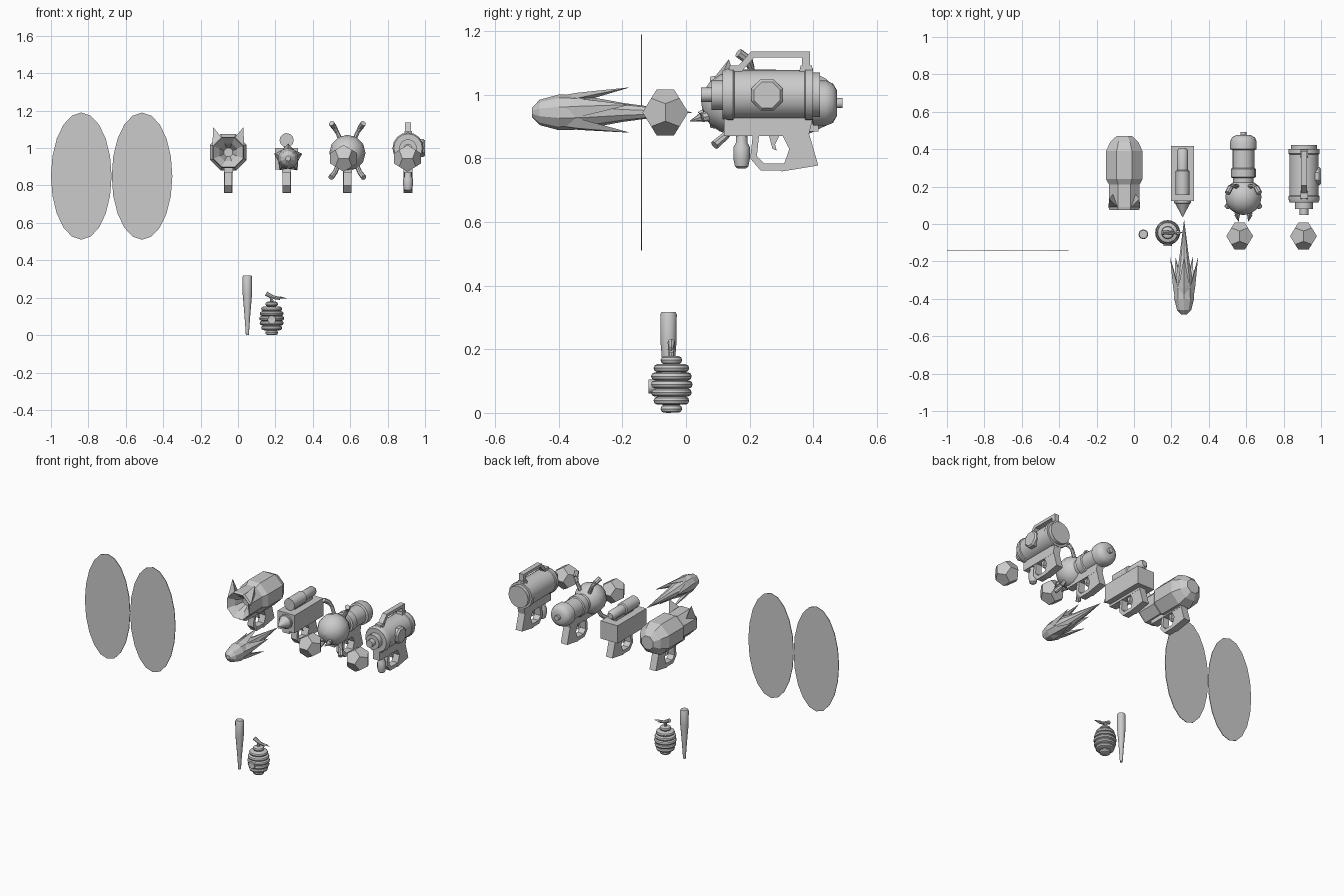
import bpy, bmesh
from math import sin, cos, pi, radians
from mathutils import Vector

if "Cube" in bpy.data.objects:
    bpy.data.objects.remove(bpy.data.objects["Cube"])


def finish(name, bm, smooth=False):
    bmesh.ops.recalc_face_normals(bm, faces=bm.faces)
    me = bpy.data.meshes.new(name)
    bm.to_mesh(me)
    bm.free()
    ob = bpy.data.objects.new(name, me)
    bpy.context.collection.objects.link(ob)
    if smooth:
        bpy.ops.object.select_all(action='DESELECT')
        ob.select_set(True)
        bpy.context.view_layer.objects.active = ob
        bpy.ops.object.shade_smooth_by_angle(angle=radians(40))
    return ob


def lathe(name, prof, centre, axis='Y', n=16, phase=0.0, smooth=True):
    """Revolve (position, radius) pairs; centre holds the two other coordinates."""
    bm = bmesh.new()
    rings = []
    for t, r in prof:
        ring = []
        for i in range(n):
            a = phase + 2 * pi * i / n
            u, v = centre[0] + r * cos(a), centre[1] + r * sin(a)
            ring.append(bm.verts.new({'X': (t, u, v), 'Y': (u, t, v), 'Z': (u, v, t)}[axis]))
        rings.append(ring)
    for p, q in zip(rings, rings[1:]):
        for i in range(n):
            j = (i + 1) % n
            bm.faces.new((p[i], p[j], q[j], q[i]))
    bm.faces.new(rings[0])
    bm.faces.new(rings[-1])
    return finish(name, bm, smooth)


def plate(name, pts, x, half):
    """Side profile in (y, z) given thickness along x."""
    bm = bmesh.new()
    f = bm.faces.new([bm.verts.new((x - half, y, z)) for y, z in pts])
    ext = bmesh.ops.extrude_face_region(bm, geom=[f])['geom']
    for v in ext:
        if isinstance(v, bmesh.types.BMVert):
            v.co.x += 2 * half
    return finish(name, bm)


def hull(name, pts):
    bm = bmesh.new()
    for p in pts:
        bm.verts.new(p)
    bmesh.ops.convex_hull(bm, input=bm.verts)
    bmesh.ops.dissolve_limit(bm, angle_limit=0.02, verts=bm.verts, edges=bm.edges)
    return finish(name, bm)


def tube(name, pts, r):
    """Chain of tapered links; r gives a radius per point."""
    for k, (a, b) in enumerate(zip(pts, pts[1:])):
        a, b = Vector(a), Vector(b)
        q = (b - a).to_track_quat('Z', 'Y')
        ring = [Vector((cos(i * pi / 4), sin(i * pi / 4), 0)) for i in range(8)]
        hull(f"{name}_{k}", [a + q @ (c * r[k]) for c in ring] + [b + q @ (c * r[k + 1]) for c in ring])


# Pair of thin oval panels
for s, x in (("left", -0.838), ("right", -0.513)):
    bm = bmesh.new()
    f = bm.faces.new([bm.verts.new((x + .162 * cos(i * pi / 10), -.142, .85 + .34 * sin(i * pi / 10)))
                      for i in range(20)])
    for v in bmesh.ops.extrude_face_region(bm, geom=[f])['geom']:
        if isinstance(v, bmesh.types.BMVert):
            v.co.y += .004
    finish(f"oval_panel_{s}", bm)

# Shared grip, frame, guard and trigger of the four blasters
X1, X2, X3, X4 = -.052, .26, .585, .909
for k, x in enumerate((X1, X2, X3, X4), 1):
    plate(f"frame_{k}", [(.12, .93), (.4, .93), (.385, .87), (.12, .87)], x, .024)
    plate(f"grip_{k}", [(.31, .93), (.385, .93), (.385, .885), (.416, .778),
                        (.30, .759), (.325, .83), (.305, .87)], x, .023)
    plate(f"guard_{k}", [(.21, .875), (.202, .8), (.235, .762), (.305, .762), (.315, .785),
                         (.245, .785), (.223, .808), (.23, .875)], x, .021)
    plate(f"trigger_{k}", [(.26, .875), (.295, .875), (.28, .845), (.285, .825), (.272, .83)], x, .01)

# Blaster 1: faceted body with funnel mouth and two ears
lathe("funnel_body", [(.16, .025), (.11, .05), (.075, .086), (.09, .09), (.21, .088), (.24, .106),
                      (.39, .106), (.44, .08), (.47, .045)], (X1, .977), n=8, phase=pi / 8, smooth=False)
for s in (-1, 1):
    hull("ear", [(X1 + s * .03, .085, 1.05), (X1 + s * .085, .085, 1.0), (X1 + s * .06, .16, 1.03),
                 (X1 + s * .081, .135, 1.112)])

# Blaster 2: box body, cone nose, scope
plate("box_body", [(.123, .885), (.417, .885), (.417, 1.0), (.123, 1.0)], X2, .061)
lathe("cone_nose", [(.125, .046), (.112, .046), (.11, .04), (.037, .001)], (X2, .945), n=12)
lathe("scope", [(.155, .022), (.155, .038), (.283, .038), (.288, .03), (.39, .03), (.406, .018)],
      (X2, 1.042), n=12)
plate("scope_mount", [(.19, .99), (.37, .99), (.37, 1.02), (.19, 1.02)], X2, .015)

# Blaster 3: round head, ribbed barrel, fangs and four legs
C3 = .974
lathe("round_head", [(.145 - .097 * cos(i * pi / 8), max(.002, .097 * sin(i * pi / 8))) for i in range(9)],
      (X3, C3), n=12)
lathe("ribbed_barrel", [(.2, .055), (.245, .055), (.25, .066), (.295, .066), (.3, .059), (.395, .059),
                        (.4, .071), (.44, .071), (.462, .062), (.475, .04), (.475, .016), (.492, .016)],
      (X3, C3))
for s in (-1, 1):
    tube("fang", [(X3 + s * .022, .085, .935), (X3 + s * .034, .05, .93), (X3 + s * .026, .013, .918)],
         (.018, .015, .001))
    tube("upper_leg", [(X3 + s * .03, .2, 1.03), (X3 + s * .055, .205, 1.085), (X3 + s * .07, .195, 1.11),
                       (X3 + s * .085, .165, 1.132)], (.012, .011, .015, .015))
    tube("lower_leg", [(X3 + s * .05, .14, .91), (X3 + s * .065, .125, .872), (X3 + s * .088, .09, .842)],
         (.012, .013, .015))

# Blaster 4: tank body with nozzle, carry handle, canister and side cap
C4 = 1.0
lathe("tank_body", [(.047, .023), (.08, .023), (.08, .047), (.115, .047), (.115, .076), (.13, .083),
                    (.148, .083), (.152, .078), (.372, .078), (.376, .083), (.4, .083), (.4, .07),
                    (.422, .07)], (X4, C4))
plate("carry_handle", [(.145, 1.07), (.205, 1.137), (.39, 1.137), (.39, 1.075), (.365, 1.075),
                       (.365, 1.118), (.215, 1.118), (.172, 1.07)], X4, .016)
for y in (.155, .378):
    plate("handle_foot", [(y - .022, 1.07), (y + .022, 1.07), (y + .018, 1.092), (y - .018, 1.092)], X4, .02)
lathe("side_cap", [(.96, .053), (.99, .053), (1.0, .044)], (.255, C4), axis='X', n=8, phase=pi / 8,
      smooth=False)
lathe("canister", [(.768, .012), (.775, .021), (.80, .026), (.835, .026), (.85, .018), (.885, .018)],
      (X4, .175), axis='Z', n=12)

# Two twelve-sided balls
g = (1 + 5 ** .5) / 2
dod = [(a, b, c) for a in (-1, 1) for b in (-1, 1) for c in (-1, 1)]
for a in (-1, 1):
    for b in (-1, 1):
        dod += [(0, a / g, b * g), (a / g, b * g, 0), (a * g, 0, b / g)]
for s, x in (("left", .565), ("right", .906)):
    hull(f"faceted_ball_{s}", [Vector((x, -.065, .945)) + Vector(p) * (.077 / 3 ** .5) for p in dod])

# Petalled dart
DX, DZ = .268, .945
lathe("dart_body", [(-.485, .014), (-.46, .04), (-.4, .056), (-.33, .054), (-.2, .03), (.018, .001)],
      (DX, DZ), n=10, phase=pi / 2, smooth=False)
for k in range(5):
    def at(y, r, off=0):
        a = pi / 2 + k * 2 * pi / 5 + off
        return (DX + r * cos(a), y, DZ + r * sin(a))
    hull(f"dart_petal_{k}", [at(-.41, .05), at(-.34, .055, .6), at(-.34, .055, -.6), at(-.34, .062),
                             at(-.34, .03), at(-.175, .079)])

# Bat
lathe("bat", [(0, .008), (.012, .009), (.1, .015), (.22, .025), (.31, .026), (.318, .022)],
      (.05, -.055), axis='Z', n=12)

# Beehive: stacked rings, entrance and twig
HX, HY = .18, -.046
prof = []
for i, r in enumerate((.034, .056, .064, .067, .064, .056, .034)):
    z = .013 + .0255 * i
    prof += [(z + .0125 * sin(a), r - .012 + .012 * cos(a)) for a in (-1.5, -.75, 0, .75, 1.5)]
lathe("hive_rings", prof, (HX, HY), axis='Z', n=20)
lathe("hive_entrance", [(-.116, .012), (-.118, .022), (-.07, .024)], (HX, .083), n=12)
tube("hive_stem", [(HX, HY, .17), (HX, HY, .205)], (.009, .008))
tube("hive_twig", [(.15, HY, .222), (.185, HY, .203), (.225, HY, .196)], (.012, .01, .008))
hull("hive_leaf", [(.205, HY, .196), (.228, HY - .014, .2), (.228, HY + .014, .2), (.228, HY, .206),
                   (.26, HY, .197)])
